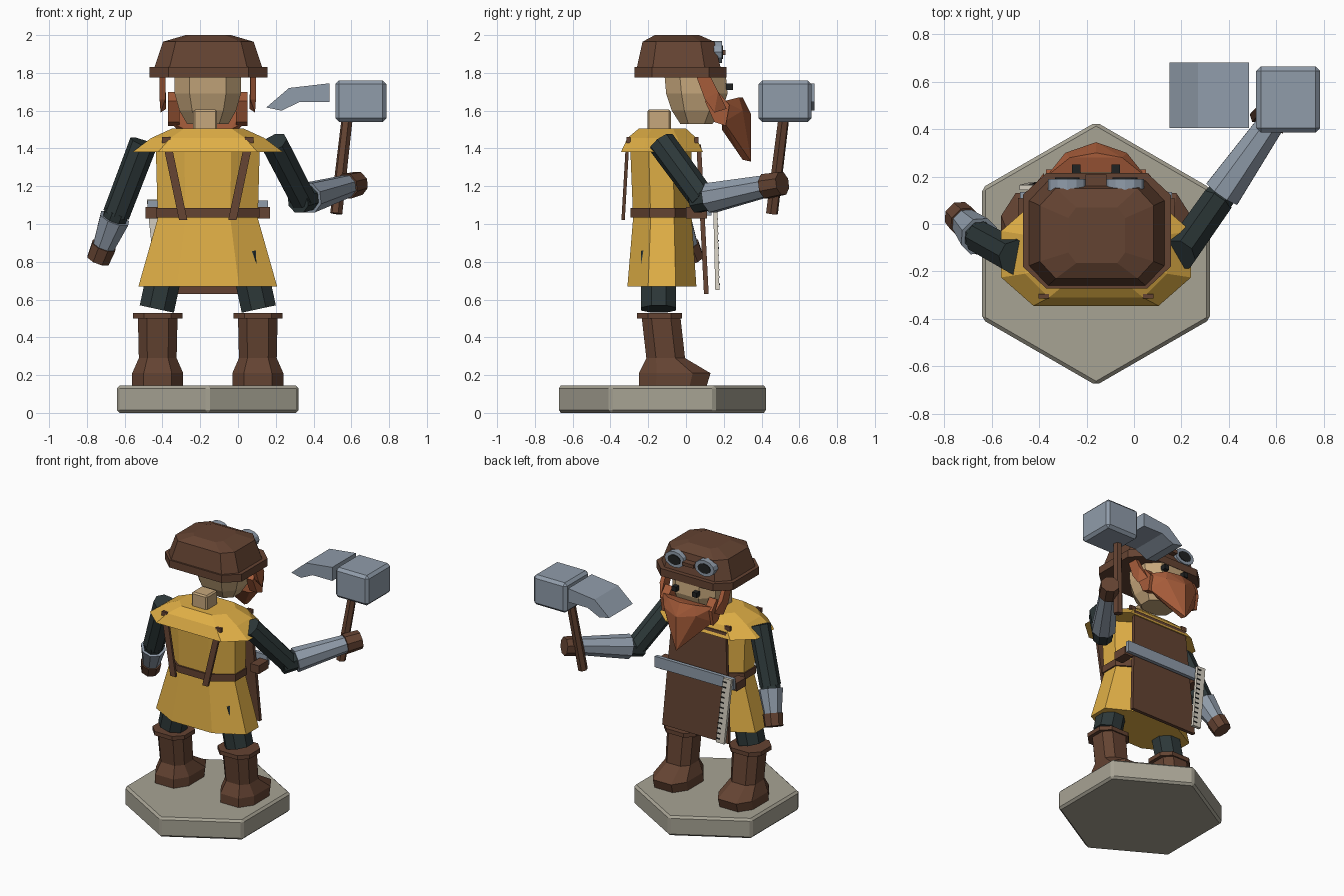
import bpy, bmesh, math
from mathutils import Vector

cube = bpy.data.objects.get("Cube")
if cube:
    bpy.data.objects.remove(cube, do_unlink=True)

CX = -0.16  # body centre line


def material(name, rgb):
    m = bpy.data.materials.new(name)
    lin = [(c / 255 / 12.92 if c < 11 else ((c / 255 + 0.055) / 1.055) ** 2.4) for c in rgb] + [1]
    m.use_nodes = True
    m.diffuse_color = lin
    m.node_tree.nodes["Principled BSDF"].inputs["Base Color"].default_value = lin
    return m


yellow = material("mustard cloth", (224, 175, 70))
leather = material("brown leather", (100, 67, 50))
sleeve = material("dark cloth", (45, 56, 57))
steel = material("steel", (144, 156, 170))
skin = material("skin", (198, 167, 124))
ginger = material("ginger hair", (166, 92, 58))
stone = material("stone", (167, 163, 148))
ivory = material("ivory", (214, 208, 194))
black = material("black", (32, 34, 34))


def finish(name, bm, mat, bevel=0):
    bmesh.ops.recalc_face_normals(bm, faces=bm.faces)
    me = bpy.data.meshes.new(name)
    bm.to_mesh(me)
    bm.free()
    me.materials.append(mat)
    ob = bpy.data.objects.new(name, me)
    bpy.context.scene.collection.objects.link(ob)
    if bevel:
        b = ob.modifiers.new("bevel", 'BEVEL')
        b.width, b.segments = bevel, 1
    return ob


def skin_rings(name, rings, mat, bevel=0):
    """Join equal-sized rings of points into a closed solid."""
    bm = bmesh.new()
    vs = [[bm.verts.new(p) for p in r] for r in rings]
    n = len(vs[0])
    for a, b in zip(vs, vs[1:]):
        for i in range(n):
            bm.faces.new((a[i], a[(i + 1) % n], b[(i + 1) % n], b[i]))
    bm.faces.new(vs[0][::-1])
    bm.faces.new(vs[-1])
    return finish(name, bm, mat, bevel)


def octa(x, z, hx, y0, y1, fx=0.55, fy=0.5):
    """Chamfered rectangle at height z."""
    cy, hy = (y0 + y1) / 2, (y1 - y0) / 2
    pts = [(1, -fy), (1, fy), (fx, 1), (-fx, 1), (-1, fy), (-1, -fy), (-fx, -1), (fx, -1)]
    return [(x + a * hx, cy + b * hy, z) for a, b in pts]


def loft(name, x, rows, mat, fx=0.55, fy=0.5):
    return skin_rings(name, [octa(x, *r, fx, fy) for r in rows], mat)


def tube(name, a, b, r0, r1, mat, n=8):
    a, b = Vector(a), Vector(b)
    q = (b - a).to_track_quat('Z', 'Y')
    ring = lambda c, r: [c + q @ Vector((r * math.cos((i + .5) * math.tau / n),
                                         r * math.sin((i + .5) * math.tau / n), 0)) for i in range(n)]
    return skin_rings(name, [ring(a, r0), ring(b, r1)], mat)


def box(name, lo, hi, mat, bevel=0):
    ring = lambda z: [(lo[0], lo[1], z), (hi[0], lo[1], z), (hi[0], hi[1], z), (lo[0], hi[1], z)]
    return skin_rings(name, [ring(lo[2]), ring(hi[2])], mat, bevel)


def strip(name, a, b, wa, wb, thick, mat):
    """Flat plank facing y, running from a down to b."""
    ring = lambda p, w: [(p[0] - w, p[1], p[2]), (p[0] + w, p[1], p[2]),
                         (p[0] + w, p[1] + thick, p[2]), (p[0] - w, p[1] + thick, p[2])]
    return skin_rings(name, [ring(a, wa), ring(b, wb)], mat)


def hull(name, pts, mat):
    bm = bmesh.new()
    for p in pts:
        bm.verts.new(p)
    bmesh.ops.convex_hull(bm, input=bm.verts)
    bmesh.ops.dissolve_limit(bm, angle_limit=0.02, verts=bm.verts, edges=bm.edges)
    return finish(name, bm, mat)


# Hexagonal base
hexagon = lambda z: [(CX + 0.555 * math.sin(i * math.tau / 6),
                      -0.125 + 0.555 * math.cos(i * math.tau / 6), z) for i in range(6)]
skin_rings("base", [hexagon(0), hexagon(0.145)], stone, 0.015)

# Boots and trouser legs
for side, s in (("right", -1), ("left", 1)):
    x = CX + s * 0.265
    loft(side + "_boot", x, [(0.145, 0.135, -0.25, 0.11), (0.21, 0.135, -0.25, 0.13),
                             (0.29, 0.1, -0.21, -0.005), (0.51, 0.105, -0.235, -0.03)], leather)
    loft(side + "_boot_cuff", x, [(0.5, 0.13, -0.26, -0.02), (0.53, 0.13, -0.26, -0.02)], leather)
    tube(side + "_leg", (x + s * 0.005, -0.145, 0.55), (x - s * 0.06, -0.145, 0.85), 0.1, 0.1, sleeve)

# Coat, collar and belt
loft("coat", CX, [(0.67, 0.367, -0.31, 0.055), (1.03, 0.265, -0.28, 0.03),
                  (1.4, 0.275, -0.295, 0.03)], yellow, 0.45, 0.4)
loft("collar", CX, [(1.38, 0.4, -0.345, 0.09), (1.455, 0.3, -0.31, 0.055),
                    (1.505, 0.19, -0.25, 0.0)], yellow, 0.66, 0.45)
loft("belt", CX, [(1.035, 0.275, -0.295, 0.045), (1.085, 0.275, -0.295, 0.045)], leather, 0.45, 0.4)

# Apron, suspenders, clips and belt loops
strip("apron", (CX, 0.095, 0.63), (CX, 0.055, 1.42), 0.27, 0.22, 0.025, leather)
for side, s in (("right", -1), ("left", 1)):
    strip(side + "_suspender", (CX + s * 0.13, -0.342, 1.02), (CX + s * 0.21, -0.32, 1.4),
          0.022, 0.022, 0.018, leather)
    for part, y in (("back", -0.315), ("front", 0.045)):
        x = CX + s * 0.22
        box(f"{side}_{part}_clip", (x - 0.022, y, 1.43), (x + 0.022, y + 0.02, 1.46), leather)
    x = CX + s * 0.295
    box(side + "_belt_loop", (x - 0.035, 0.0, 1.03), (x + 0.035, 0.11, 1.09), leather)

# Steel bar and marked ruler hung on the apron
box("steel_bar", (-0.48, 0.108, 1.045), (0.16, 0.135, 1.125), steel)
top, low = Vector((-0.45, 0.143, 1.13)), Vector((-0.40, 0.155, 0.65))
strip("ruler", low, top, 0.033, 0.033, 0.022, ivory)
for i in range(12):
    p = low.lerp(top, (i + 0.7) / 12.5)
    box("ruler_mark", (p.x + 0.002, p.y + 0.021, p.z), (p.x + 0.033, p.y + 0.025, p.z + 0.009), black)

# Arms: sleeve, gauntlet, glove along a chain of joints
arms = {"right": [(-0.5, -0.14, 1.43), (-0.645, -0.06, 1.05), (-0.71, 0.005, 0.885), (-0.74, 0.035, 0.81)],
        "left": [(0.19, -0.13, 1.43), (0.345, 0.09, 1.13), (0.575, 0.42, 1.2), (0.635, 0.51, 1.215)]}
for side, (sh, el, wr, end) in arms.items():
    tube(side + "_upper_arm", sh, el, 0.075, 0.072, sleeve)
    near = Vector(el).lerp(Vector(wr), 0.12)
    tube(side + "_elbow", Vector(el) - (near - Vector(el)), near, 0.068, 0.068, sleeve)
    tube(side + "_gauntlet", near, wr, 0.085, 0.062, steel)
    tube(side + "_glove", wr, end, 0.07, 0.065, leather)

# Hammer with a bent pick
tube("hammer_handle", (0.52, 0.455, 1.055), (0.58, 0.52, 1.58), 0.033, 0.03, leather, 6)
box("hammer_head", (0.515, 0.385, 1.54), (0.785, 0.665, 1.76), steel, 0.02)
pick = [(0.484, 1.745), (0.27, 1.72), (0.15, 1.617), (0.23, 1.6), (0.325, 1.645), (0.484, 1.645)]
skin_rings("hammer_pick", [[(x, y, z) for x, z in pick] for y in (0.405, 0.68)], steel)

# Neck and head
box("neck", (-0.237, -0.205, 1.4), (-0.11, -0.08, 1.605), skin, 0.01)
loft("head", CX, [(1.53, 0.11, -0.03, 0.14), (1.6, 0.15, -0.075, 0.19),
                  (1.69, 0.175, -0.105, 0.22), (1.8, 0.175, -0.115, 0.21)], skin)
for s in (-1, 1):
    x = CX + s * 0.083
    box("eye", (x - 0.018, 0.2, 1.71), (x + 0.018, 0.25, 1.745), black)

# Beard: cheek pieces and a pointed front
for side, s in (("right", -1), ("left", 1)):
    cheek = [(0.055, 1.78), (0.13, 1.78), (0.1, 1.66), (0.17, 1.7)]
    hull(side + "_sideburn", [(CX + s * x, y, z) for y, z in cheek for x in (0.225, 0.255)] +
         [(CX + s * 0.25, 0.15, 1.59), (CX + s * 0.22, 0.215, 1.61)], ginger)
    jaw = [(0.1, 1.65), (0.17, 1.7), (0.23, 1.63), (0.21, 1.52), (0.15, 1.54)]
    hull(side + "_jaw_hair", [(CX + s * x, y, z) for y, z in jaw for x in (0.15, 0.21)], ginger)
beard = [(0, 0.3, 1.67), (0, 0.345, 1.58), (0, 0.345, 1.33), (0, 0.3, 1.34), (0, 0.2, 1.52)]
for s in (-1, 1):
    beard += [(s * x, y, z) for x, y, z in ((0.11, 0.28, 1.67), (0.13, 0.3, 1.6), (0.21, 0.2, 1.65),
                                            (0.2, 0.2, 1.54), (0.12, 0.19, 1.5))]
hull("beard", [(CX + x, y, z) for x, y, z in beard], ginger)

# Cap with brim band
loft("cap_brim", CX + 0.003, [(1.775, 0.312, -0.272, 0.215), (1.83, 0.312, -0.272, 0.215)], leather, 0.68, 0.62)
loft("cap_crown", CX + 0.003, [(1.82, 0.288, -0.262, 0.185), (1.965, 0.24, -0.23, 0.15),
                               (2.0, 0.12, -0.165, 0.07)], leather, 0.72, 0.62)


# Goggles
def lens(name, x, rx, rz, y0, y1, mat):
    ring = lambda y: [(x + rx * math.cos(i * math.tau / 12), y,
                       1.91 + rz * math.sin(i * math.tau / 12)) for i in range(12)]
    return skin_rings(name, [ring(y0), ring(y1)], mat)


for s in (-1, 1):
    x = CX + s * 0.122
    lens("goggle_rim", x, 0.08, 0.058, 0.14, 0.19, steel)
    lens("goggle_glass", x, 0.052, 0.036, 0.18, 0.195, black)
box("goggle_bridge", (CX - 0.045, 0.14, 1.895), (CX + 0.045, 0.208, 1.92), leather)
